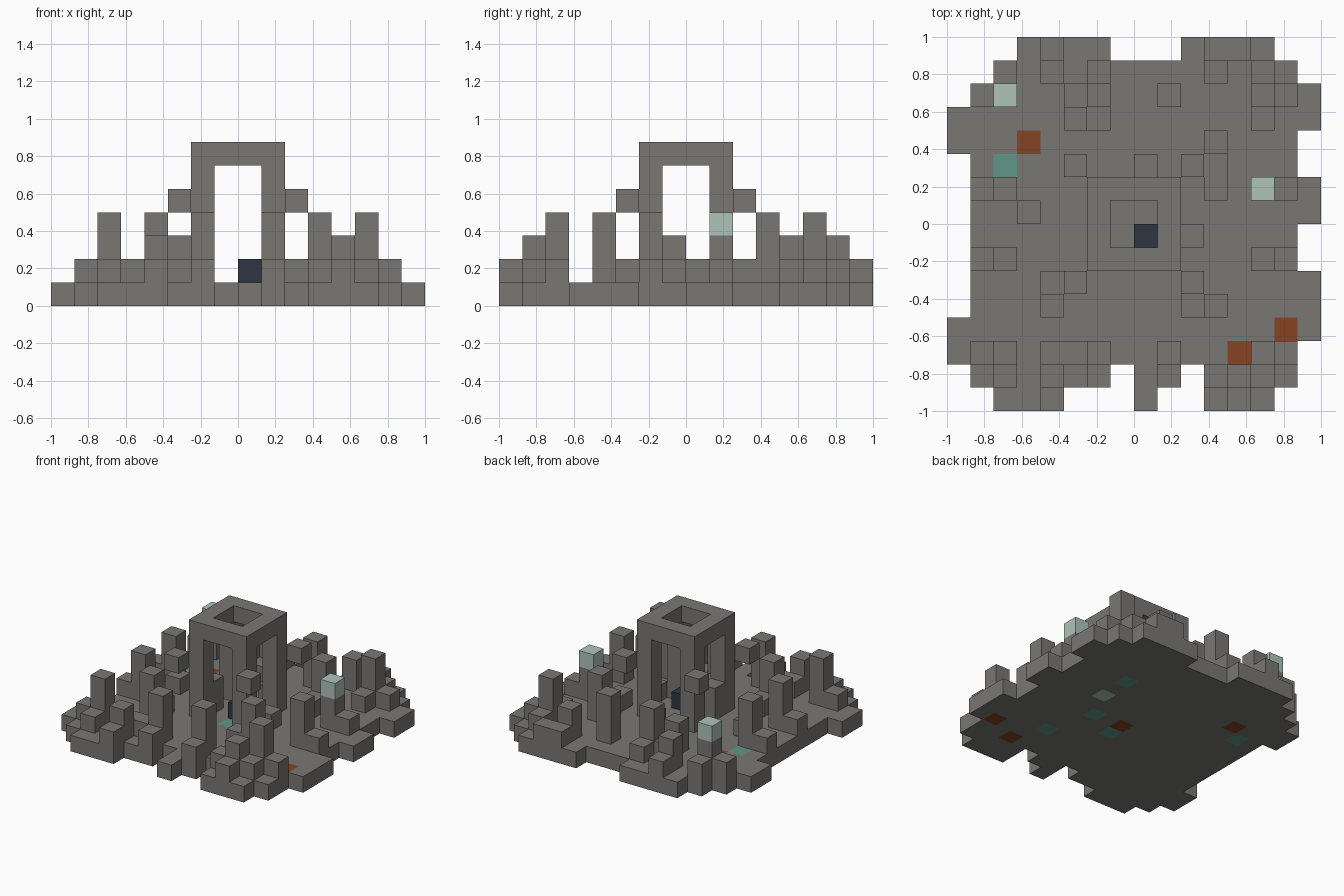
import bpy
import bmesh
from mathutils import Vector

default_cube = bpy.data.objects.get("Cube")
if default_cube:
    bpy.data.objects.remove(default_cube, do_unlink=True)

UNIT = 0.125


def make_material(name, colour):
    material = bpy.data.materials.new(name)
    material.use_nodes = True
    material.diffuse_color = (*colour, 1)
    shader = material.node_tree.nodes["Principled BSDF"]
    shader.inputs["Base Color"].default_value = (*colour, 1)
    shader.inputs["Roughness"].default_value = 0.9
    return material


PALETTE = ["stone_grey", "pale_verdigris", "verdigris", "rust_orange", "dark_slate"]
STONE, PALE, GREEN, RUST, SLATE = range(len(PALETTE))
COLOURS = [(0.19, 0.185, 0.175), (0.43, 0.55, 0.5), (0.12, 0.31, 0.25),
           (0.24, 0.056, 0.018), (0.027, 0.037, 0.054)]
materials = [make_material(n, c) for n, c in zip(PALETTE, COLOURS)]

parts = {}      # part name -> list of block positions
filled = set()  # every occupied block
painted = {}    # blocks that are not plain stone


def fill(part, column, row, top, bottom=0):
    """Stack blocks of one part; columns run along x, rows from back to front."""
    for level in range(bottom, top):
        block = (column, row, level)
        if block not in filled:
            filled.add(block)
            parts.setdefault(part, []).append(block)


def paint(colour, *blocks):
    for block in blocks:
        painted[block] = colour


# Ragged floor slab, one list of spans per row
FLOOR = [
    [(3, 6), (10, 13)], [(2, 14)], [(1, 15)], [(0, 15)],
    [(0, 14)], [(1, 14)], [(1, 15)], [(1, 15)],
    [(1, 14)], [(1, 14)], [(1, 15)], [(1, 15)],
    [(0, 15)], [(0, 14)], [(1, 6), (8, 9), (11, 14)],
    [(2, 4), (8, 8), (11, 13)],
]
for row, spans in enumerate(FLOOR):
    for first, last in spans:
        for column in range(first, last + 1):
            fill("floor_slab", column, row, 1)

# Outer pillars stand at the crossings of a square perimeter
for column in (2, 6, 9, 13):
    for row in (2, 6, 9, 13):
        if column in (2, 13) or row in (2, 13):
            fill("outer_pillars", column, row, 4)

# Inner pillars that carry the flying blocks
for column, row in [(11, 4), (4, 11), (11, 11)]:
    fill("inner_pillars", column, row, 4)

# Shorter broken posts
for column, row in [(4, 1), (11, 1), (4, 14), (12, 14), (5, 3), (6, 8)]:
    fill("broken_posts", column, row, 3)

# Low steps and buttresses around the pillars
STEPS = [
    (2, 1), (1, 2), (13, 1), (14, 2), (13, 3), (6, 1), (5, 2), (6, 3),
    (4, 0), (11, 0), (12, 0), (8, 5), (11, 5), (1, 6), (11, 6), (14, 6),
    (3, 7), (10, 8), (1, 9), (14, 9), (4, 10), (10, 11),
    (1, 13), (4, 13), (5, 13), (14, 13), (2, 14), (6, 14), (9, 14),
    (11, 14), (13, 14), (4, 15), (12, 15),
]
for column, row in STEPS:
    fill("low_steps", column, row, 2)

# Central tower: four legs, a square crown and diagonal flying blocks
for column in (6, 9):
    for row in (6, 9):
        fill("tower_legs", column, row, 6)
for column in range(6, 10):
    for row in range(6, 10):
        if column in (6, 9) or row in (6, 9):
            fill("tower_crown", column, row, 7, 6)
for column in (5, 10):
    for row in (5, 10):
        fill("flying_blocks", column, row, 5, 4)

# Dark block at the heart of the tower
fill("centre_block", 8, 8, 2)

# Coloured blocks
paint(SLATE, (8, 8, 1))
paint(PALE, (2, 2, 3), (13, 6, 3), (11, 6, 0))
paint(RUST, (3, 4, 0), (12, 13, 0), (14, 12, 0), (8, 8, 0))
paint(GREEN, (2, 5, 0), (8, 9, 0), (11, 4, 0), (10, 8, 0), (11, 11, 0))

DIRECTIONS = [Vector(d) for d in
              [(1, 0, 0), (-1, 0, 0), (0, 1, 0), (0, -1, 0), (0, 0, 1), (0, 0, -1)]]


def build(part, blocks):
    """Make one mesh from the exposed faces of a part's blocks."""
    bm = bmesh.new()
    for column, row, level in blocks:
        centre = Vector((column - 7.5, 7.5 - row, level + 0.5))
        for normal in DIRECTIONS:
            neighbour = (column + int(normal.x), row - int(normal.y), level + int(normal.z))
            if neighbour in filled:
                continue
            side = Vector((normal.y, normal.z, normal.x))
            up = normal.cross(side)
            corners = [side + up, up - side, -side - up, side - up]
            verts = [bm.verts.new((centre + (normal + c) / 2) * UNIT) for c in corners]
            face = bm.faces.new(verts)
            face.material_index = painted.get((column, row, level), STONE)
    bmesh.ops.remove_doubles(bm, verts=bm.verts, dist=UNIT / 100)
    bmesh.ops.dissolve_limit(bm, angle_limit=0.01, verts=bm.verts, edges=bm.edges,
                             delimit={"MATERIAL"})
    mesh = bpy.data.meshes.new(part)
    bm.to_mesh(mesh)
    bm.free()
    for material in materials:
        mesh.materials.append(material)
    bpy.context.scene.collection.objects.link(bpy.data.objects.new(part, mesh))


for part, blocks in parts.items():
    build(part, blocks)
